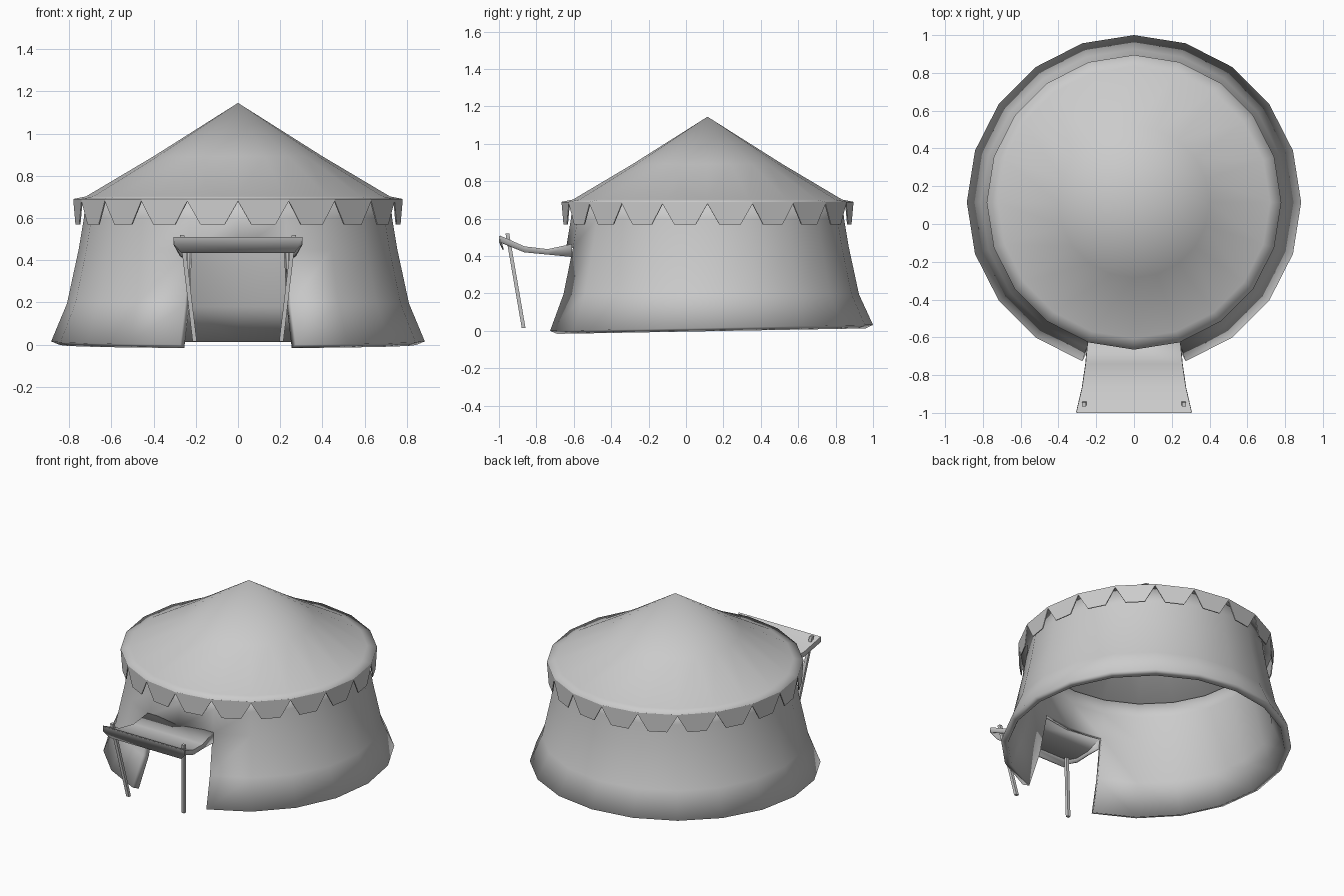
import bpy, bmesh
from math import sin, cos, pi, radians
from mathutils import Vector

if "Cube" in bpy.data.objects:
    bpy.data.objects.remove(bpy.data.objects["Cube"])

N = 20          # sides of the tent
CY = 0.115      # tent centre in y


def polar(r, i, z):
    # step 0 points to the front (-y)
    a = 2 * pi * i / N
    return Vector((r * sin(a), CY - r * cos(a), z))


def make(name, verts, faces, thick=0, offset=-1, smooth=35):
    me = bpy.data.meshes.new(name)
    me.from_pydata([tuple(v) for v in verts], [], faces)
    bm = bmesh.new()
    bm.from_mesh(me)
    loose = [v for v in bm.verts if not v.link_faces]
    bmesh.ops.delete(bm, geom=loose, context='VERTS')
    bm.to_mesh(me)
    bm.free()
    if smooth:
        me.shade_smooth()
        me.set_sharp_from_angle(angle=radians(smooth))
    ob = bpy.data.objects.new(name, me)
    bpy.context.collection.objects.link(ob)
    if thick:
        m = ob.modifiers.new("thickness", 'SOLIDIFY')
        m.thickness = thick
        m.offset = offset
    return ob


# Flared wall with a two-segment doorway, hem slightly higher at the back
profile = [(0.885, 0.0), (0.81, 0.195), (0.755, 0.45), (0.73, 0.60), (0.722, 0.69)]
verts, faces = [], []
for row, (r, z) in enumerate(profile):
    for i in range(N):
        v = polar(r, i, z)
        if row == 0:
            v.z = max(0, 0.0185 * (v.y + 0.73))
        verts.append(v)
for row in range(len(profile) - 1):
    for i in range(N):
        if row < 2 and i in (0, N - 1):
            continue
        j = (i + 1) % N
        faces.append((row * N + i, row * N + j, row * N + N + j, row * N + N + i))
make("tent_wall", verts, faces, 0.045)

# Conical roof with a flatter eave
rings = [(0.78, 0.69), (0.72, 0.702), (0.40, 0.892)]
verts = [polar(r, i, z) for r, z in rings for i in range(N)] + [Vector((0, CY, 1.145))]
faces = []
for i in range(N):
    j = (i + 1) % N
    for k in range(len(rings) - 1):
        faces.append((k * N + i, k * N + j, k * N + N + j, k * N + N + i))
    faces.append((2 * N + i, 2 * N + j, 3 * N))
make("roof", verts, faces, 0.012, smooth=30)

# Valance: narrow band with one tapered tooth per side
verts, faces = [], []
for i in range(N):
    a, b = polar(0.78, i, 0.69), polar(0.78, i + 1, 0.69)
    c, d = polar(0.78, i, 0.68), polar(0.78, i + 1, 0.68)
    drop = Vector((0, 0, -0.11))
    s = len(verts)
    verts += [a, b, d, c, c.lerp(d, 0.26) + drop, c.lerp(d, 0.74) + drop]
    faces += [(s + 3, s + 2, s + 1, s), (s + 4, s + 5, s + 2, s + 3)]
make("valance", verts, faces, 0.006, smooth=0)

# Awning: sagging sheet with side skirts and a front flap
# columns: y, top z, half width, skirt bottom z
path = [(-1.0, 0.507, 0.303, 0.475), (-0.865, 0.448, 0.27, 0.42),
        (-0.74, 0.433, 0.252, 0.408), (-0.61, 0.46, 0.24, 0.395)]
verts, faces = [], []
for y, z, w, low in path:
    verts += [(-w, y, low), (-w, y, z), (w, y, z), (w, y, low)]
for k in range(len(path) - 1):
    for c in range(3):
        s = k * 4 + c
        faces.append((s, s + 1, s + 5, s + 4)[::-1])
s = len(verts)
verts += [(-0.265, -0.98, 0.433), (0.265, -0.98, 0.433)]
faces.append((s, s + 1, 3, 2, 1, 0))
make("awning", verts, faces, 0.006)

# Leaning awning poles with square section
for side, label in ((-1, "left"), (1, "right")):
    h = 0.01
    square = [(-h, -h), (h, -h), (h, h), (-h, h)]
    verts = [(side * 0.205 + x, -0.868 + y, 0.015) for x, y in square]
    verts += [(side * 0.265 + x, -0.955 + y, 0.52) for x, y in square]
    faces = [(3, 2, 1, 0), (4, 5, 6, 7)]
    faces += [(i, (i + 1) % 4, (i + 1) % 4 + 4, i + 4) for i in range(4)]
    make("awning_pole_" + label, verts, faces, smooth=0)
